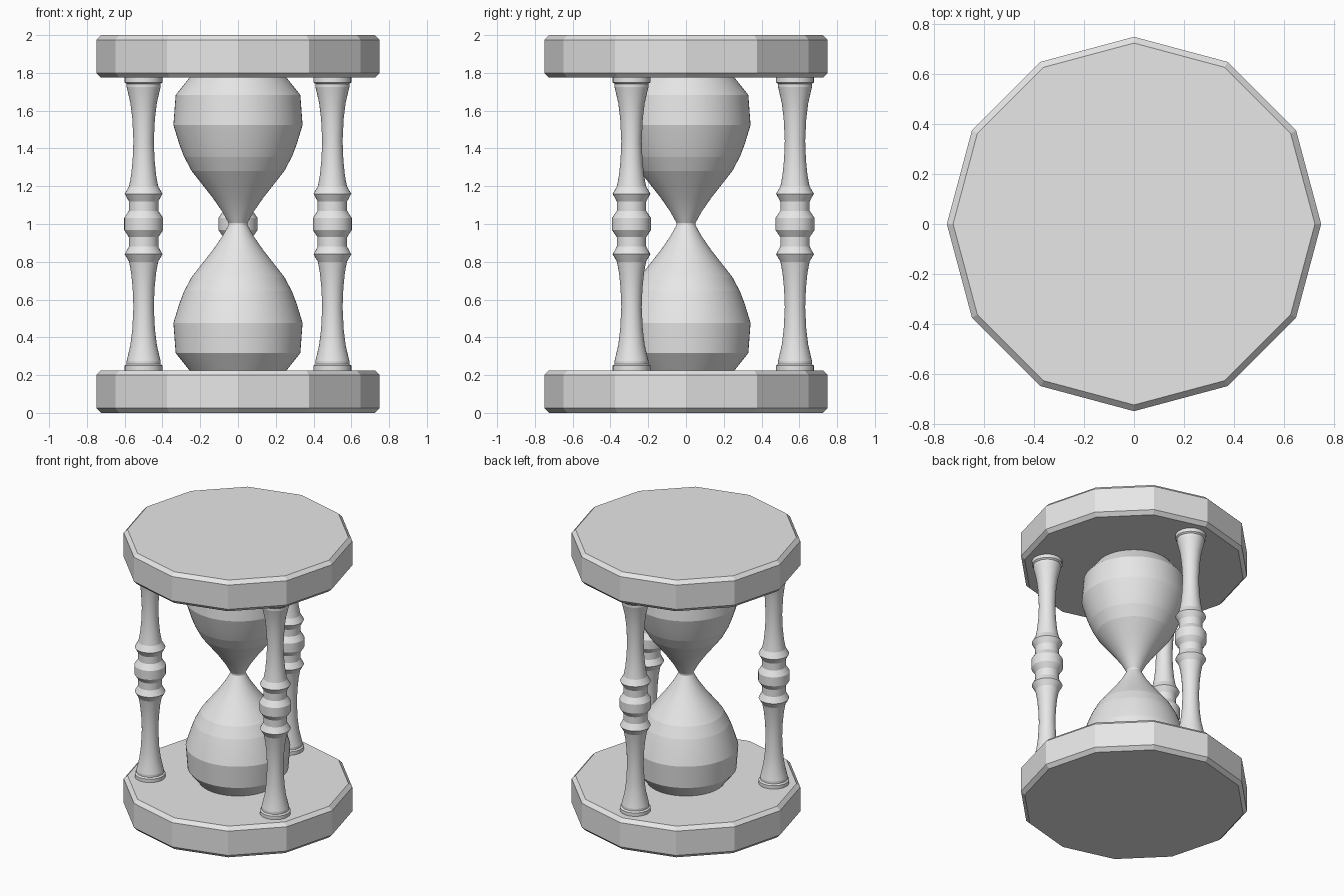
import bpy, bmesh, math

if "Cube" in bpy.data.objects:
    bpy.data.objects.remove(bpy.data.objects["Cube"])

mat = bpy.data.materials.new("light grey")
mat.diffuse_color = (0.8, 0.8, 0.8, 1)
mat.use_nodes = True
mat.node_tree.nodes["Principled BSDF"].inputs["Base Color"].default_value = mat.diffuse_color


def lathe(name, profile, sides, loc=(0, 0, 0), smooth=None):
    """Closed solid of revolution from (radius, z) points, bottom to top."""
    bm = bmesh.new()
    rings = []
    for r, z in profile:
        rings.append([bm.verts.new((r * math.cos(2 * math.pi * i / sides),
                                    r * math.sin(2 * math.pi * i / sides), z))
                      for i in range(sides)])
    for a, b in zip(rings, rings[1:]):
        for i in range(sides):
            j = (i + 1) % sides
            bm.faces.new((a[i], a[j], b[j], b[i]))
    bm.faces.new(rings[0][::-1])
    bm.faces.new(rings[-1])
    mesh = bpy.data.meshes.new(name)
    bm.to_mesh(mesh)
    bm.free()
    mesh.materials.append(mat)
    obj = bpy.data.objects.new(name, mesh)
    obj.location = loc
    bpy.context.collection.objects.link(obj)
    if smooth:
        bpy.ops.object.select_all(action='DESELECT')
        obj.select_set(True)
        bpy.context.view_layer.objects.active = obj
        bpy.ops.object.shade_smooth_by_angle(angle=math.radians(smooth))
    return obj


def mirrored(half):
    """Complete a lower-half profile by reflecting it about z = 1."""
    return half + [(r, 2 - z) for r, z in reversed(half)]


# Twelve-sided end plates with chamfered rims
plate = [(0.725, 0), (0.75, 0.025), (0.75, 0.2), (0.725, 0.225)]
lathe("bottom_plate", plate, 12)
lathe("top_plate", plate, 12, (0, 0, 1.775))

# Glass bulbs joined by a narrow neck
glass = [(0.257, 0.225), (0.33, 0.317), (0.342, 0.476), (0.31, 0.58),
         (0.285, 0.645), (0.245, 0.72), (0.19, 0.79), (0.135, 0.86),
         (0.083, 0.935), (0.05, 0.995)]
lathe("glass_bulbs", mirrored(glass), 64, smooth=7)

# Three turned pillars
pillar = [(0.1, 0.225), (0.1, 0.25), (0.09, 0.258), (0.09, 0.275),
          (0.085, 0.295), (0.07, 0.36), (0.06, 0.44), (0.054, 0.56),
          (0.058, 0.66), (0.066, 0.74), (0.077, 0.8), (0.1, 0.84),
          (0.078, 0.88), (0.078, 0.93), (0.103, 0.968)]
for k in range(3):
    a = math.radians(90 + 120 * k)
    lathe("pillar_%d" % (k + 1), mirrored(pillar), 32,
          (0.577 * math.cos(a), 0.577 * math.sin(a), 0), smooth=13)
